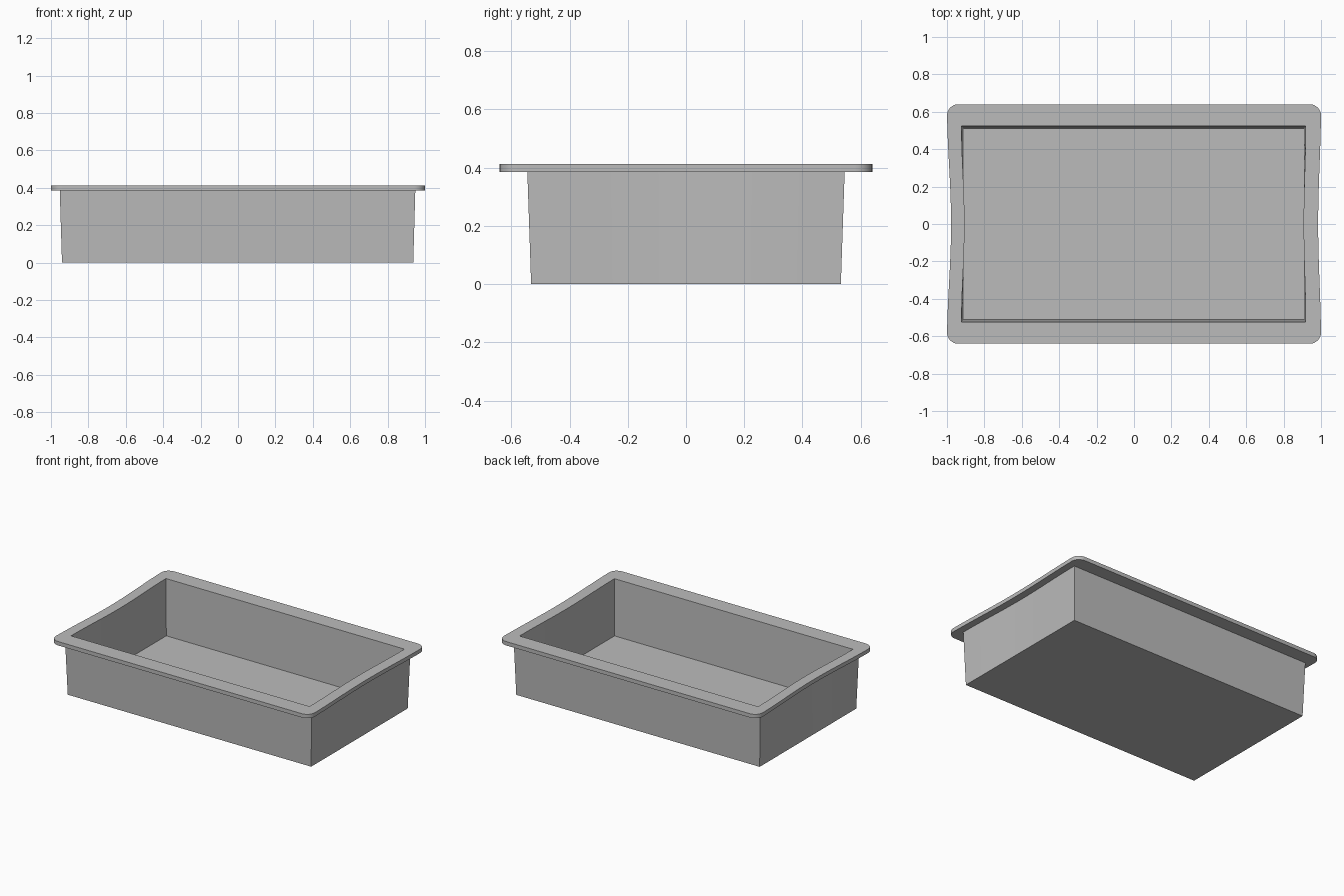
import bpy, bmesh
from math import cos, sin, pi

cube = bpy.data.objects.get("Cube")
if cube:
    bpy.data.objects.remove(cube)

ARC = 8    # segments per rounded corner
SPAN = 16  # segments along each bowed end


def ring(bm, left, right, half_y, z, radius=0.0, bow=0.0):
    """Rounded rectangle whose short ends bend inward by bow."""
    pts = []
    corners = ((1, 1, 0), (-1, 1, 1), (-1, -1, 2), (1, -1, 3))
    straight = half_y - radius
    for sx, sy, quarter in corners:
        end = right if sx > 0 else left
        for i in range(ARC + 1):
            a = (quarter + i / ARC) * pi / 2
            pts.append((sx * (end - radius) + radius * cos(a),
                        sy * straight + radius * sin(a)))
        # the short end follows the back-left and front-right corners
        if sx * sy < 0:
            for i in range(1, SPAN):
                pts.append((sx * end, sy * straight * (1 - 2 * i / SPAN)))
    verts = []
    for x, y in pts:
        side = 1 if x > 0 else -1
        amount = bow * (1.0 if side < 0 else 0.7)
        x -= side * amount * 0.5 * (1 + cos(pi * y / half_y))
        verts.append(bm.verts.new((x, y, z)))
    return verts


# Tray: outer wall, overhanging rim, inner wall and floor
bm = bmesh.new()
rings = [
    ring(bm, 0.941, 0.937, 0.532, 0.0),
    ring(bm, 0.953, 0.948, 0.545, 0.385, bow=0.02),
    ring(bm, 1.0, 1.0, 0.64, 0.385, radius=0.06, bow=0.022),
    ring(bm, 1.0, 1.0, 0.64, 0.412, radius=0.06, bow=0.022),
    ring(bm, 0.922, 0.918, 0.523, 0.412, bow=0.016),
    ring(bm, 0.911, 0.909, 0.511, 0.02),
]
for low, high in zip(rings, rings[1:]):
    n = len(low)
    for i in range(n):
        j = (i + 1) % n
        bm.faces.new((low[i], low[j], high[j], high[i]))
bm.faces.new(rings[0][::-1])
bm.faces.new(rings[-1])
bmesh.ops.remove_doubles(bm, verts=bm.verts, dist=0.0001)
bmesh.ops.recalc_face_normals(bm, faces=bm.faces)

mesh = bpy.data.meshes.new("tray")
bm.to_mesh(mesh)
bm.free()
tray = bpy.data.objects.new("tray", mesh)
bpy.context.collection.objects.link(tray)

# Plain grey finish
grey = bpy.data.materials.new("plain grey")
grey.use_nodes = True
color = (0.5, 0.5, 0.5, 1.0)
grey.diffuse_color = color
grey.node_tree.nodes["Principled BSDF"].inputs["Base Color"].default_value = color
mesh.materials.append(grey)

bpy.ops.object.select_all(action='DESELECT')
tray.select_set(True)
bpy.context.view_layer.objects.active = tray
bpy.ops.object.shade_smooth_by_angle(angle=pi / 6)
